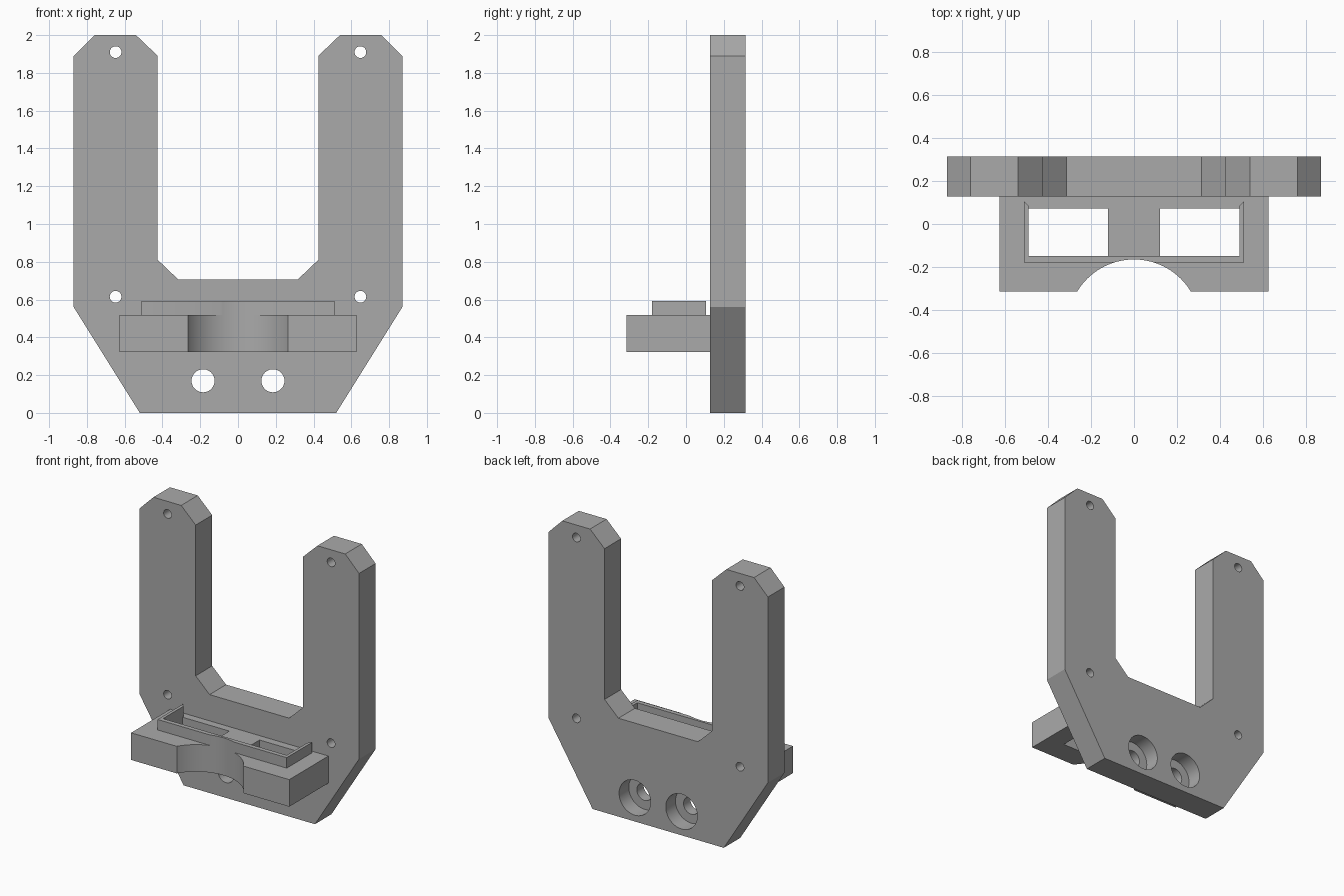
import bpy
import bmesh
from math import sin, cos, tau
from mathutils import Vector

cube = bpy.data.objects.get("Cube")
if cube:
    bpy.data.objects.remove(cube, do_unlink=True)

grey = bpy.data.materials.new("plain grey")
grey.use_nodes = True
COLOUR = (0.4, 0.4, 0.4, 1)
grey.diffuse_color = COLOUR
grey.node_tree.nodes["Principled BSDF"].inputs["Base Color"].default_value = COLOUR


def prism(name, outline, axis, start, end):
    """Extrude an outline along y (outline in x, z) or along z (outline in x, y)."""
    def place(p, d):
        return Vector((p[0], d, p[1])) if axis == "y" else Vector((p[0], p[1], d))
    bm = bmesh.new()
    face = bm.faces.new([bm.verts.new(place(p, start)) for p in outline])
    grown = bmesh.ops.extrude_face_region(bm, geom=[face])["geom"]
    moved = [g for g in grown if isinstance(g, bmesh.types.BMVert)]
    bmesh.ops.translate(bm, verts=moved, vec=place((0, 0), end - start))
    bmesh.ops.recalc_face_normals(bm, faces=bm.faces)
    mesh = bpy.data.meshes.new(name)
    bm.to_mesh(mesh)
    bm.free()
    mesh.materials.append(grey)
    obj = bpy.data.objects.new(name, mesh)
    bpy.context.collection.objects.link(obj)
    return obj


def circle(x, y, radius, sides=48):
    return [(x + radius * cos(tau * i / sides), y + radius * sin(tau * i / sides))
            for i in range(sides)]


def mirrored(half):
    return half + [(-x, y) for x, y in reversed(half)]


def cut(target, outline, axis, start, end):
    cutter = prism("cutter", outline, axis, start, end)
    cutter.hide_render = True
    mod = target.modifiers.new("cut", "BOOLEAN")
    mod.operation = "DIFFERENCE"
    mod.solver = "EXACT"
    mod.object = cutter
    bpy.context.view_layer.objects.active = target
    bpy.ops.object.modifier_apply(modifier=mod.name)
    bpy.data.objects.remove(cutter, do_unlink=True)


# Upright forked plate
FRONT, BACK = 0.128, 0.315
plate = prism("fork_plate", mirrored([
    (0.52, 0), (0.87, 0.56), (0.87, 1.89), (0.76, 2), (0.54, 2),
    (0.425, 1.89), (0.425, 0.81), (0.315, 0.705)]), "y", FRONT, BACK)

# Screw holes, and bolt holes counterbored from the back
for side in (-1, 1):
    for z in (0.615, 1.91):
        cut(plate, circle(side * 0.648, z, 0.031, 32), "y", 0, 0.5)
    cut(plate, circle(side * 0.185, 0.17, 0.061), "y", 0, 0.5)
    cut(plate, circle(side * 0.185, 0.17, 0.125), "y", 0.205, 0.5)

# Shelf with two windows
shelf = prism("shelf", mirrored([(0.627, -0.315), (0.627, FRONT)]), "z", 0.323, 0.517)
for side in (-1, 1):
    window = [(side * x, y) for x, y in
              ((0.12, -0.148), (0.49, -0.148), (0.49, 0.073), (0.12, 0.073))]
    cut(shelf, window, "z", 0.2, 0.7)

# Raised rim around the front and sides, with slanted ends
rim = prism("shelf_rim", mirrored([
    (0.512, -0.18), (0.512, 0.107), (0.49, 0.083), (0.49, -0.148)]), "z", 0.517, 0.592)

# Round notch through the shelf and rim
for part in (shelf, rim):
    cut(part, circle(0, -0.474, 0.309, 96), "z", 0.2, 0.7)

# Smooth the round walls, keep the edges sharp
for part in (plate, shelf, rim):
    bpy.ops.object.select_all(action="DESELECT")
    part.select_set(True)
    bpy.context.view_layer.objects.active = part
    bpy.ops.object.shade_smooth_by_angle(angle=0.5)
